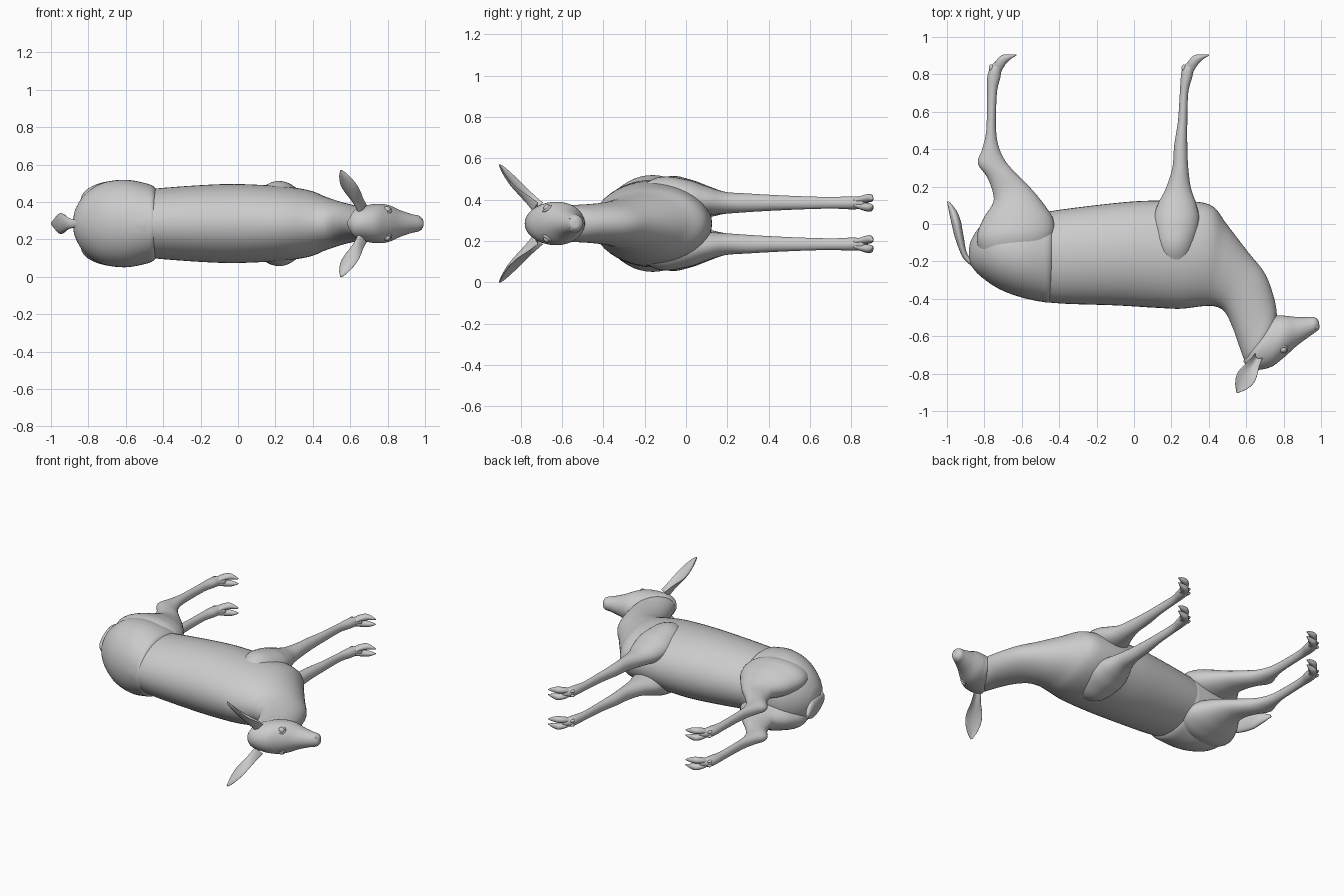
import bpy, bmesh
from math import sin, cos, pi
from mathutils import Vector

MID = 0.285  # z of the symmetry plane


def spline(a, b, c, d, t):
    return 0.5 * (2 * b + (c - a) * t + (2 * a - 5 * b + 4 * c - d) * t * t
                  + (3 * b - a - 3 * c + d) * t ** 3)


def loft(name, rings, n=32, sub=6, cup=0.0):
    """Skin smooth tube through (centre, axis_u, axis_v) rings."""
    fine = []
    last = len(rings) - 1
    for i in range(last):
        q = [rings[max(0, min(last, i + k))] for k in (-1, 0, 1, 2)]
        for j in range(sub):
            fine.append([spline(*[r[m] for r in q], j / sub) for m in range(3)])
    fine.append(rings[-1])
    bm = bmesh.new()
    loops = []
    for c, u, v in fine:
        loop = []
        for k in range(n):
            a = 2 * pi * k / n
            loop.append(bm.verts.new(c + u * cos(a) + v * (sin(a) + cup * cos(a) ** 2)))
        loops.append(loop)
    for A, B in zip(loops, loops[1:]):
        for k in range(n):
            bm.faces.new((A[k], A[(k + 1) % n], B[(k + 1) % n], B[k]))
    bm.faces.new(loops[0])
    bm.faces.new(loops[-1])
    bmesh.ops.recalc_face_normals(bm, faces=bm.faces)
    for f in bm.faces:
        f.smooth = True
    me = bpy.data.meshes.new(name)
    bm.to_mesh(me)
    bm.free()
    ob = bpy.data.objects.new(name, me)
    bpy.context.collection.objects.link(ob)
    return ob


def profile(name, secs, side=1, dx=0.0, dz=0.0, **kw):
    """Sections: edge point, opposite edge point, half width, side offset."""
    rings = []
    for s in secs:
        a, b = Vector((s[0] + dx, s[1], 0)), Vector((s[2] + dx, s[3], 0))
        zo = s[5] if len(s) > 5 else 0
        rings.append(((a + b) / 2 + Vector((0, 0, MID + side * (zo + dz))),
                      (b - a) / 2, Vector((0, 0, s[4]))))
    return loft(name, rings, **kw)


def ball(name, loc, scale, rot=(0, 0, 0)):
    bpy.ops.mesh.primitive_uv_sphere_add(segments=20, ring_count=12, radius=1, location=loc, rotation=rot)
    ob = bpy.context.object
    ob.name = name
    ob.scale = scale
    bpy.ops.object.shade_smooth()


# Barrel, chest and neck
profile("body", [
    (-.80, -.25, -.80, -.05, .10), (-.60, -.385, -.60, .03, .16),
    (-.43, -.422, -.45, .068, .187), (-.10, -.435, -.10, .112, .21),
    (.12, -.448, .10, .125, .207), (.25, -.453, .30, .122, .195),
    (.36, -.44, .42, .095, .175), (.43, -.44, .495, .0, .145),
    (.485, -.47, .61, -.15, .115), (.53, -.56, .70, -.265, .098),
    (.565, -.66, .75, -.40, .09), (.60, -.74, .765, -.50, .088),
    (.65, -.74, .76, -.56, .06)], n=48)

# Rounded hindquarters
profile("rump", [
    (-.882, -.18, -.882, -.13, .02), (-.868, -.225, -.868, -.08, .08),
    (-.82, -.28, -.82, -.01, .155), (-.72, -.348, -.74, .05, .215),
    (-.60, -.393, -.62, .07, .234), (-.50, -.413, -.50, .07, .217),
    (-.45, -.415, -.44, .06, .193), (-.425, -.34, -.42, .0, .14)], n=48)

# Head
profile("head", [
    (.585, -.735, .60, -.70, .02), (.61, -.765, .66, -.60, .08),
    (.66, -.780, .74, -.50, .10), (.735, -.763, .785, -.49, .105),
    (.80, -.715, .82, -.492, .097), (.87, -.652, .87, -.497, .07),
    (.93, -.607, .93, -.498, .05), (.968, -.580, .965, -.498, .042),
    (.988, -.563, .985, -.515, .026), (.992, -.55, .990, -.535, .008)], n=40)

# Tail
profile("tail", [
    (-.84, -.25, -.84, -.19, .025), (-.873, -.222, -.868, -.19, .022),
    (-.917, -.176, -.895, -.15, .030), (-.955, -.08, -.912, -.06, .050),
    (-.975, .0, -.925, .01, .055), (-.988, .06, -.945, .065, .038),
    (-1.0, .122, -.985, .118, .010)], n=24)

FRONT_LEG = [
    (.17, -.30, .27, -.30, .04, .09), (.115, -.14, .32, -.14, .10, .122),
    (.10, .0, .35, .0, .093, .12), (.125, .10, .335, .10, .07, .11),
    (.17, .19, .305, .19, .053, .10), (.205, .30, .29, .30, .045, .10),
    (.215, .42, .285, .42, .038, .10), (.235, .55, .285, .55, .032, .10),
    (.245, .70, .29, .70, .028, .10), (.25, .78, .31, .78, .031, .10),
    (.258, .83, .32, .82, .031, .10), (.285, .865, .335, .85, .025, .10),
    (.31, .88, .32, .87, .008, .10)]
HIND_LEG = [
    (-.78, -.24, -.52, -.24, .05, .12), (-.84, -.09, -.435, -.08, .10, .128),
    (-.81, .02, -.43, .02, .098, .115), (-.755, .11, -.485, .11, .075, .105),
    (-.755, .17, -.56, .20, .054, .10), (-.785, .25, -.635, .275, .046, .10),
    (-.835, .325, -.69, .34, .041, .10), (-.812, .40, -.725, .42, .035, .10),
    (-.79, .50, -.738, .52, .031, .10), (-.785, .70, -.733, .70, .028, .10),
    (-.785, .78, -.715, .78, .031, .10), (-.772, .83, -.708, .82, .031, .10),
    (-.745, .865, -.69, .85, .025, .10), (-.72, .88, -.70, .87, .008, .10)]
TOE = [
    (.27, .83, .315, .81, .012, .5), (.292, .872, .338, .848, .019, .9),
    (.322, .902, .362, .874, .020, 1.1), (.36, .907, .383, .890, .014, 1.0),
    (.40, .907, .402, .901, .003, .8)]

for side, tag in ((1, "left"), (-1, "right")):
    # Legs with cloven hooves and dewclaws
    profile("front_leg_" + tag, FRONT_LEG, side)
    profile("hind_leg_" + tag, HIND_LEG, side)
    for dx, leg in ((0, "front"), (-1.03, "hind")):
        for t in (-1, 1):
            toe = [s[:5] + (s[5] * .021 * t,) for s in TOE]
            profile(f"{leg}_hoof_{tag}", toe, side, dx, .10, n=16)
            ball(f"{leg}_dewclaw_{tag}", (.266 + dx, .835, MID + side * .10 + t * .014),
                 (.012, .018, .009))

    # Ear: cupped leaf
    base, tip = Vector((.655, -.725, .075)), Vector((.55, -.903, .284))
    wide = Vector((.86, -.50, 0)).normalized()
    thin = (tip - base).cross(wide).normalized()
    rings = []
    for t, w, h in ((0, .024, .018), (.2, .032, .014), (.42, .048, .010),
                    (.62, .050, .008), (.82, .034, .006), (.95, .014, .004), (1, .003, .002)):
        ring = [base.lerp(tip, t) - thin * w * .25, wide * w, thin * h]
        for vec in ring:
            vec.z *= side
        ring[0].z += MID
        rings.append(ring)
    loft("ear_" + tag, rings, n=24, cup=2.2)

    # Eye with lid, and nostril
    eye = (.797, -.672, MID + side * .073)
    ball("eye_" + tag, eye, (.020, .017, .019))
    bpy.ops.mesh.primitive_torus_add(location=eye, major_radius=.022, minor_radius=.006,
                                     major_segments=24, minor_segments=8,
                                     rotation=(side * .6, side * .25, 0))
    bpy.context.object.name = "eyelid_" + tag
    bpy.ops.object.shade_smooth()
    ball("nostril_" + tag, (.975, -.553, MID + side * .024), (.010, .012, .010))
